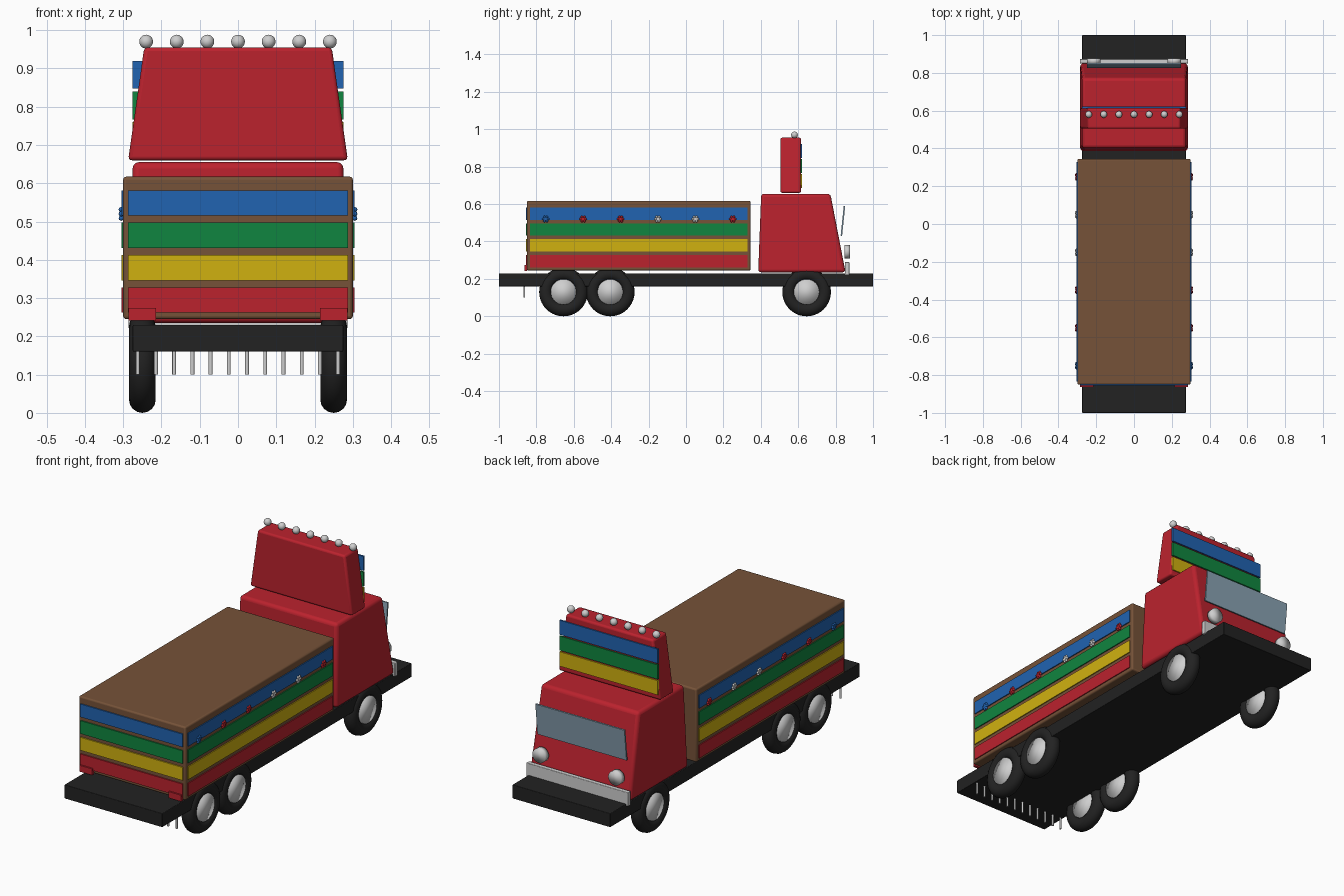
import bpy, math
from mathutils import Matrix, Vector

cube = bpy.data.objects.get("Cube")
if cube:
    bpy.data.objects.remove(cube, do_unlink=True)


def material(name, color, rough=0.6):
    m = bpy.data.materials.new(name)
    m.use_nodes = True
    m.diffuse_color = (*color, 1)
    bsdf = m.node_tree.nodes["Principled BSDF"]
    bsdf.inputs["Base Color"].default_value = (*color, 1)
    bsdf.inputs["Roughness"].default_value = rough
    return m


RED = material("red paint", (0.50, 0.016, 0.027))
BLUE = material("blue paint", (0.015, 0.125, 0.44))
GREEN = material("green paint", (0.005, 0.235, 0.05))
YELLOW = material("yellow paint", (0.63, 0.44, 0.005))
BROWN = material("brown wood", (0.18, 0.085, 0.04))
BLACK = material("black rubber", (0.016, 0.016, 0.016))
SILVER = material("silver metal", (0.62, 0.62, 0.62))
GLASS = material("window glass", (0.25, 0.36, 0.45))


def finish(ob, name, mat, bevel=0, smooth=None):
    ob.name = ob.data.name = name
    ob.data.materials.append(mat)
    if bevel:
        mod = ob.modifiers.new("rounded edges", "BEVEL")
        mod.width, mod.segments = bevel, 3
    if smooth:
        bpy.ops.object.shade_smooth_by_angle(angle=math.radians(smooth))
    return ob


def box(name, mat, x, y, z, bevel=0):
    """Box from (min, max) ranges on each axis."""
    bpy.ops.mesh.primitive_cube_add(size=1)
    ob = bpy.context.object
    lo, hi = Vector((x[0], y[0], z[0])), Vector((x[1], y[1], z[1]))
    ob.data.transform(Matrix.Translation((lo + hi) / 2) @ Matrix.Diagonal((hi - lo).to_4d()))
    return finish(ob, name, mat, bevel, 40 if bevel else None)


def tapered_box(name, mat, z, bottom, top, bevel):
    """Box whose bottom and top are (half width, y min, y max)."""
    ob = box(name, mat, (-1, 1), (-1, 1), z, bevel)
    for v in ob.data.vertices:
        half, y0, y1 = top if v.co.z > sum(z) / 2 else bottom
        v.co.x = math.copysign(half, v.co.x)
        v.co.y = y1 if v.co.y > 0 else y0
    return ob


def cylinder(name, mat, loc, radius, depth, axis="Z", smooth=40, bevel=0):
    rot = {"X": (0, math.pi / 2, 0), "Y": (math.pi / 2, 0, 0), "Z": (0, 0, 0)}[axis]
    bpy.ops.mesh.primitive_cylinder_add(vertices=32, radius=radius, depth=depth, location=loc, rotation=rot)
    return finish(bpy.context.object, name, mat, bevel, smooth)


def ball(name, mat, loc, radius, segments=20):
    bpy.ops.mesh.primitive_uv_sphere_add(segments=segments, ring_count=segments // 2, radius=radius, location=loc)
    return finish(bpy.context.object, name, mat, smooth=60)


# Chassis and cargo box
box("chassis", BLACK, (-0.275, 0.275), (-1, 1), (0.16, 0.23), 0.003)
box("cargo_box", BROWN, (-0.3, 0.3), (-0.85, 0.345), (0.245, 0.617), 0.008)

# Painted stripes on the cargo box sides and tail
for i, (label, mat) in enumerate((("red", RED), ("yellow", YELLOW), ("green", GREEN), ("blue", BLUE))):
    z = (0.262 + i * 0.0845, 0.328 + i * 0.0845)
    for side, x in (("left", (0.298, 0.305)), ("right", (-0.305, -0.298))):
        box(f"{label}_stripe_{side}", mat, x, (-0.833, 0.328), z)
    box(f"{label}_stripe_tail", mat, (-0.287, 0.287), (-0.856, -0.848), z)

# Flowers along both sides
for side in (-1, 1):
    for i, mat in enumerate((BLUE, RED, RED, SILVER, SILVER, RED)):
        y = -0.75 + 0.2 * i
        cylinder("flower_centre", mat, (side * 0.306, y, 0.52), 0.009, 0.008, "X")
        for k in range(6):
            a = k * math.pi / 3
            ball("flower_petal", mat, (side * 0.305, y + 0.013 * math.cos(a), 0.52 + 0.013 * math.sin(a)), 0.007, 8)

# Cab and headboard
tapered_box("cab", RED, (0.235, 0.655), (0.285, 0.386, 0.853), (0.275, 0.402, 0.772), 0.016)
tapered_box("headboard", RED, (0.66, 0.955), (0.287, 0.505, 0.615), (0.245, 0.505, 0.615), 0.01)
for i, (label, mat) in enumerate((("yellow", YELLOW), ("green", GREEN), ("blue", BLUE))):
    z0 = 0.687 + i * 0.08
    box(f"headboard_{label}_stripe", mat, (-0.276, 0.276), (0.612, 0.621), (z0, z0 + 0.073))
for i in range(7):
    ball("roof_lamp", SILVER, (-0.24 + 0.08 * i, 0.58, 0.97), 0.018)

# Windshield leaning forward, headlights and bumper
glass = box("windshield", GLASS, (-0.25, 0.25), (-0.004, 0.004), (-0.08, 0.08))
glass.location = (0, 0.839, 0.51)
glass.rotation_euler.x = math.radians(-6)
for x in (-0.213, 0.213):
    cylinder("headlight", SILVER, (x, 0.862, 0.345), 0.036, 0.03, "Y", 180)
box("bumper", SILVER, (-0.286, 0.286), (0.85, 0.873), (0.22, 0.29), 0.003)

# Wheels
for y in (-0.655, -0.405, 0.645):
    for x in (-0.25, 0.25):
        bpy.ops.mesh.primitive_torus_add(major_radius=0.095, minor_radius=0.035, major_segments=40,
                                         minor_segments=16, location=(x, y, 0.13), rotation=(0, math.pi / 2, 0))
        finish(bpy.context.object, "tyre", BLACK, smooth=60)
        cylinder("hub", SILVER, (x, y, 0.13), 0.068, 0.06, "X", 180)

# Tail lights and hanging fringe rods
for x in (-0.25, 0.25):
    box("tail_light", RED, (x - 0.036, x + 0.036), (-0.864, -0.85), (0.242, 0.274))
for i in range(12):
    cylinder("fringe_rod", SILVER, (-0.262 + 0.0476 * i, -0.865, 0.133), 0.005, 0.066)
